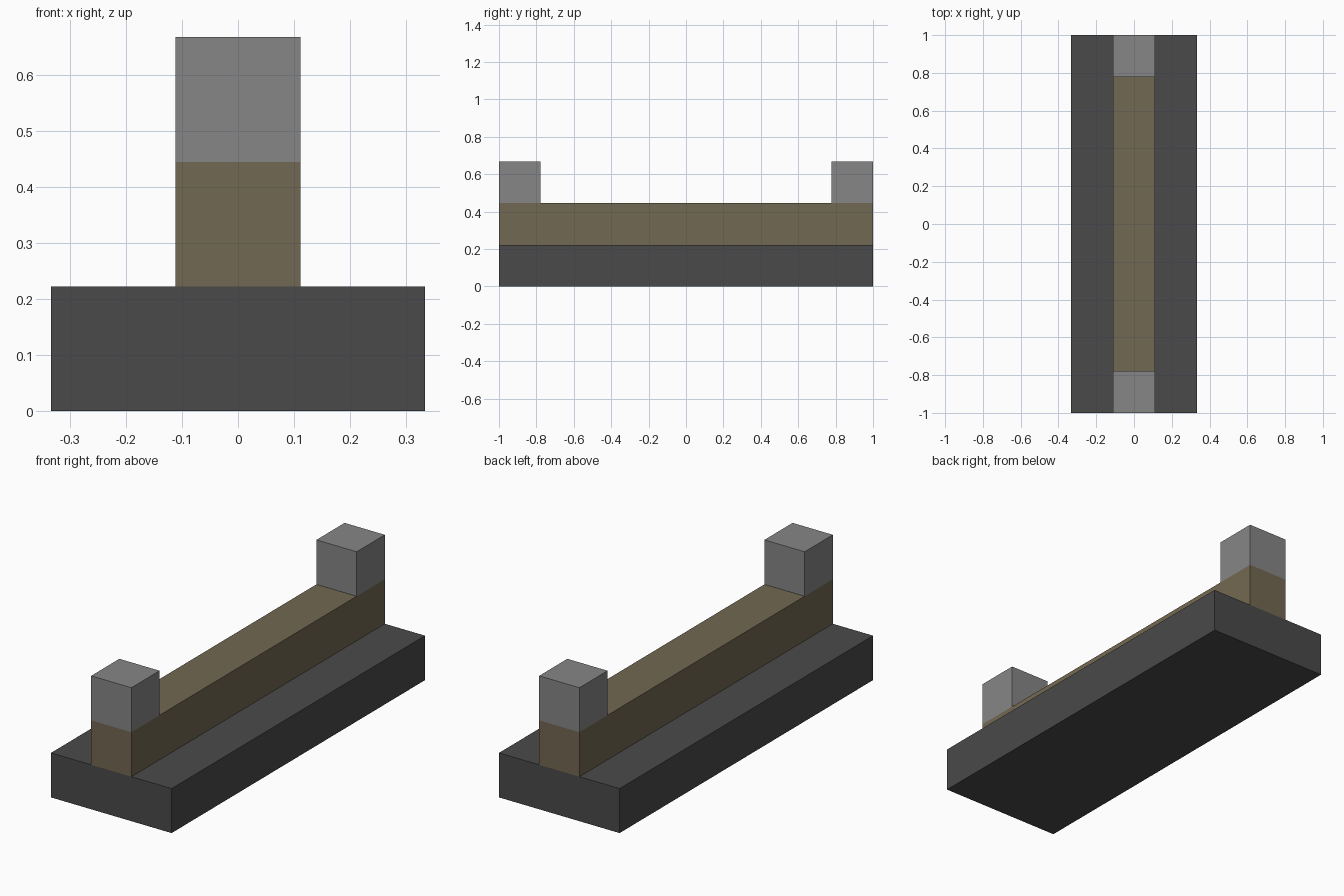
import bpy

cube = bpy.data.objects.get("Cube")
if cube:
    bpy.data.objects.remove(cube, do_unlink=True)

U = 2 / 9  # one block: the model is nine blocks long


def material(name, rgb):
    mat = bpy.data.materials.new(name)
    mat.use_nodes = True
    color = (*rgb, 1)
    mat.diffuse_color = color
    bsdf = next(n for n in mat.node_tree.nodes if n.type == 'BSDF_PRINCIPLED')
    bsdf.inputs["Base Color"].default_value = color
    return mat


def block(name, size, y, level, mat):
    """Box sized in blocks, resting on the given level."""
    bpy.ops.mesh.primitive_cube_add(size=1, location=(0, y * U, (level + size[2] / 2) * U))
    obj = bpy.context.object
    obj.name = name
    obj.scale = [s * U for s in size]
    bpy.ops.object.transform_apply(location=False, rotation=False, scale=True)
    obj.data.materials.append(mat)
    return obj


dark_grey = material("dark grey", (0.068, 0.068, 0.068))
brown = material("muted brown", (0.171, 0.138, 0.084))
light_grey = material("light grey", (0.238, 0.238, 0.238))

# Wide base slab and the narrow wall along its middle
block("base", (3, 9, 1), 0, 0, dark_grey)
block("wall", (1, 9, 1), 0, 1, brown)

# Cube posts on both ends of the wall
for name, y in (("front_post", -4), ("back_post", 4)):
    block(name, (1, 1, 1), y, 2, light_grey)
